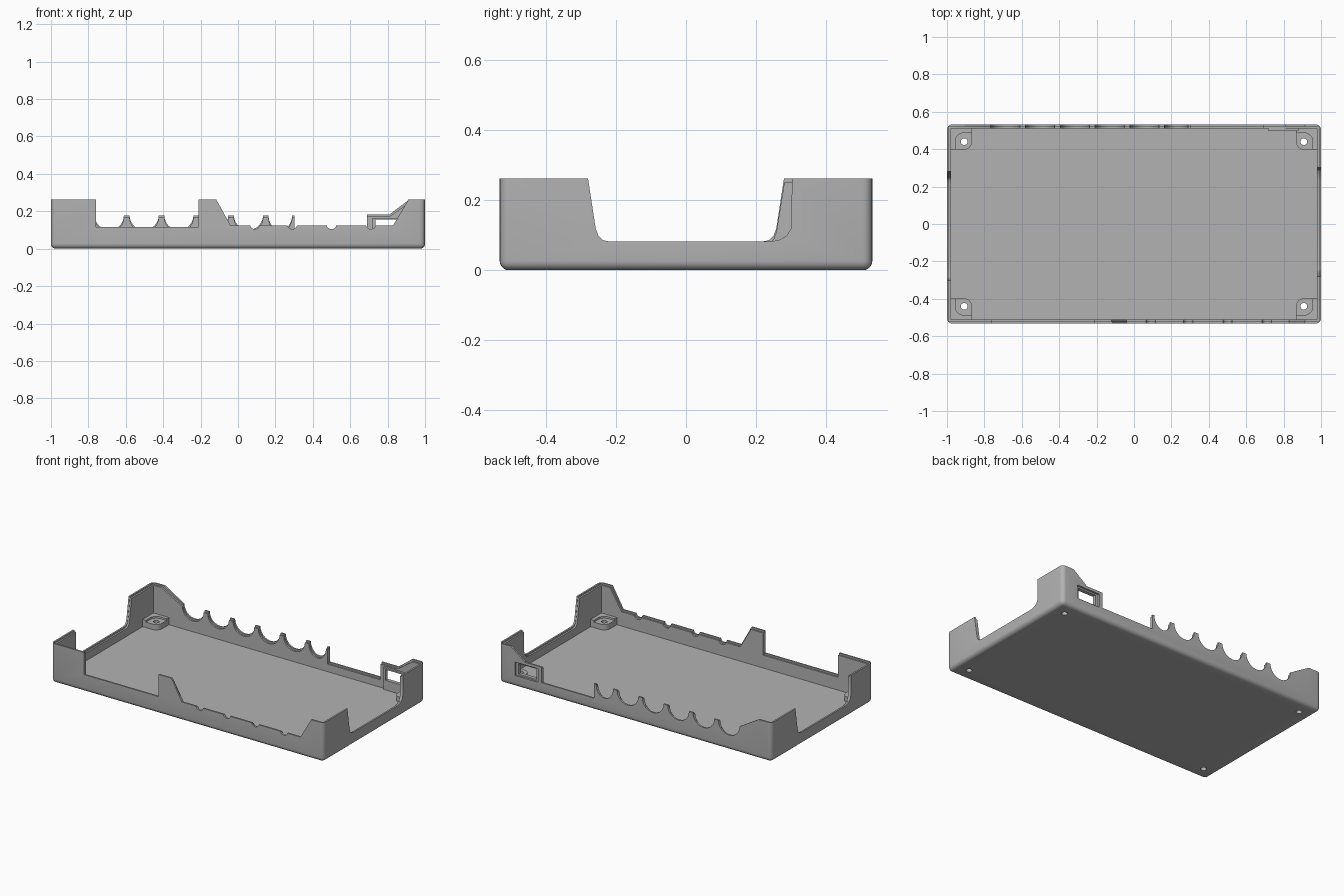
import bpy, bmesh, math

if "Cube" in bpy.data.objects:
    bpy.data.objects.remove(bpy.data.objects["Cube"], do_unlink=True)

grey = bpy.data.materials.new("case_grey")
grey.use_nodes = True
grey.diffuse_color = (0.45, 0.45, 0.45, 1)
grey.node_tree.nodes["Principled BSDF"].inputs["Base Color"].default_value = (0.45, 0.45, 0.45, 1)

L, W, H = 1.0, 0.532, 0.262      # half length, half width, height
WALL, FLOOR, LIP = 0.022, 0.02, 0.01
OVER = 0.27                      # just above the rim
BIG = 0.4


def finish(name, bm):
    bmesh.ops.recalc_face_normals(bm, faces=bm.faces)
    mesh = bpy.data.meshes.new(name)
    bm.to_mesh(mesh)
    bm.free()
    mesh.materials.append(grey)
    obj = bpy.data.objects.new(name, mesh)
    bpy.context.collection.objects.link(obj)
    return obj


def box(name, x0, x1, y0, y1, z0, z1, bevel=0):
    bm = bmesh.new()
    bmesh.ops.create_cube(bm, size=1)
    for v in bm.verts:
        v.co = ((x0, x1)[v.co.x > 0], (y0, y1)[v.co.y > 0], (z0, z1)[v.co.z > 0])
    if bevel:
        edges = [e for e in bm.edges if min(v.co.z for v in e.verts) < z1 - 1e-4]
        bmesh.ops.bevel(bm, geom=edges, offset=bevel, segments=5, profile=0.5, affect='EDGES')
    return finish(name, bm)


def prism(name, points, place, a, b):
    """Extrude a 2D outline between depths a and b; place maps (u, v, depth) to xyz."""
    bm = bmesh.new()
    lo, hi = ([bm.verts.new(place(u, v, d)) for u, v in points] for d in (a, b))
    bm.faces.new(lo)
    bm.faces.new(hi)
    for i in range(len(points)):
        j = (i + 1) % len(points)
        bm.faces.new((lo[i], lo[j], hi[j], hi[i]))
    return finish(name, bm)


def boolean(target, cutter, operation='DIFFERENCE', keep=False):
    mod = target.modifiers.new("cut", 'BOOLEAN')
    mod.operation, mod.object, mod.solver = operation, cutter, 'EXACT'
    bpy.context.view_layer.objects.active = target
    bpy.ops.object.modifier_apply(modifier=mod.name)
    if not keep:
        bpy.data.objects.remove(cutter, do_unlink=True)


def arc(cx, cz, rx, rz, start=math.pi, sweep=math.pi, n=12):
    return [(cx + rx * math.cos(start + sweep * i / n),
             cz + rz * math.sin(start + sweep * i / n)) for i in range(n + 1)]


def along_x(u, v, d):
    return (u, d, v)


def along_y(u, v, d):
    return (d, u, v)


def flat(u, v, d):
    return (u, v, d)


def shape_wall(profile, place, sign, half):
    """Cut a wall down to its profile, then lower its inner half as a lip."""
    def closed(pts):
        return pts + [(pts[-1][0], BIG), (pts[0][0], BIG)]
    boolean(case, prism("cutter", closed(profile), place, sign * (half - 0.08), sign * (half + 0.05)))
    lowered = [(u, min(v, H) - LIP) for u, v in profile]
    boolean(case, prism("cutter", closed(lowered), place,
                        sign * (half - 0.08), sign * (half - WALL / 2)))


# Hollow tray with rounded lower and vertical edges
case = box("case_tray", -L, L, -W, W, 0, H, 0.027)
boolean(case, box("cavity", -L + WALL, L - WALL, -W + WALL, W - WALL, FLOOR, BIG))

# Front wall: wide opening, tab, low rim with small round notches
END = L - WALL / 2
front = [(-END, OVER), (-0.76, OVER), (-0.76, 0.115), (-0.21, 0.115), (-0.21, OVER),
         (-0.12, OVER), (-0.04, 0.125)]
for cx in (0.09, 0.29, 0.5, 0.71):
    front += arc(cx, 0.125, 0.025, 0.02, n=8)
front += [(0.83, 0.125), (0.915, OVER), (END, OVER)]
shape_wall(front, along_x, -1, W)

# Back wall: row of scallops, low stretch, raised port surround
back = [(-END, OVER), (-0.92, OVER)]
for i in range(5):
    back += arc(-0.688 + 0.186 * i, 0.178, 0.078, 0.078)
back += arc(0.226, 0.178, 0.063, 0.078)
back += [(0.302, 0.178), (0.302, 0.08), (0.69, 0.08), (0.69, 0.183), (0.81, 0.183),
         (0.925, OVER), (END, OVER)]
shape_wall(back, along_x, 1, W)

# End walls: one sloped side and one upright side, turned about the centre
END = W - WALL / 2
side = [(-END, OVER), (-0.281, OVER), (-0.258, 0.12), (-0.25, 0.098), (-0.237, 0.086),
        (-0.22, 0.082), (0.24, 0.082), (0.265, 0.086), (0.287, 0.098), (0.3, 0.12),
        (0.303, OVER), (END, OVER)]
shape_wall(side, along_y, 1, L)
shape_wall([(-u, v) for u, v in reversed(side)], along_y, -1, L)

# Port: shallow outer recess, backing plate and window
boolean(case, box("recess", 0.715, 0.885, W - 0.012, W + 0.05, 0.075, 0.165))
plate = box("port_plate", 0.72, 0.88, 0.496, W - WALL + 0.002, FLOOR, 0.165)
window = box("window", 0.735, 0.865, 0.45, 0.6, 0.085, 0.155)
boolean(case, window, keep=True)
boolean(plate, window)

# Corner screw mounts with a recessed leaf-shaped seat
for sx in (-1, 1):
    for sy in (-1, 1):
        def corner(u, v, d, sx=sx, sy=sy):
            return (sx * u, sy * v, d)
        x0, x1, y0, y1, r = 0.865, L - WALL + 0.003, 0.397, W - WALL + 0.003, 0.045
        inner = arc(x0 + r, y0 + r, r, r, math.pi, math.pi / 2, 8)
        post = prism("corner_mount", inner + [(x1, y0), (x1, y1), (x0, y1)],
                     corner, FLOOR - 0.005, 0.068)
        outer = arc(0.955 - r, 0.487 - r, r, r, 0, math.pi / 2, 8)
        seat = [(x0 - 0.02, y0 - 0.02), (0.955, y0 - 0.02)] + outer + [(x0 - 0.02, 0.487)]
        boolean(post, prism("seat", seat, corner, 0.056, 0.1))
        hole = prism("hole", arc(0.908, 0.44, 0.018, 0.018, 0, math.tau * 23 / 24, 23),
                     corner, -0.05, 0.2)
        boolean(post, hole, keep=True)
        boolean(case, hole)

# Smooth the rounded edges only
for obj in bpy.context.collection.objects:
    if obj.type == 'MESH' and obj.name.startswith(("case", "corner", "port")):
        bpy.ops.object.select_all(action='DESELECT')
        obj.select_set(True)
        bpy.context.view_layer.objects.active = obj
        bpy.ops.object.shade_smooth_by_angle(angle=math.radians(30))
